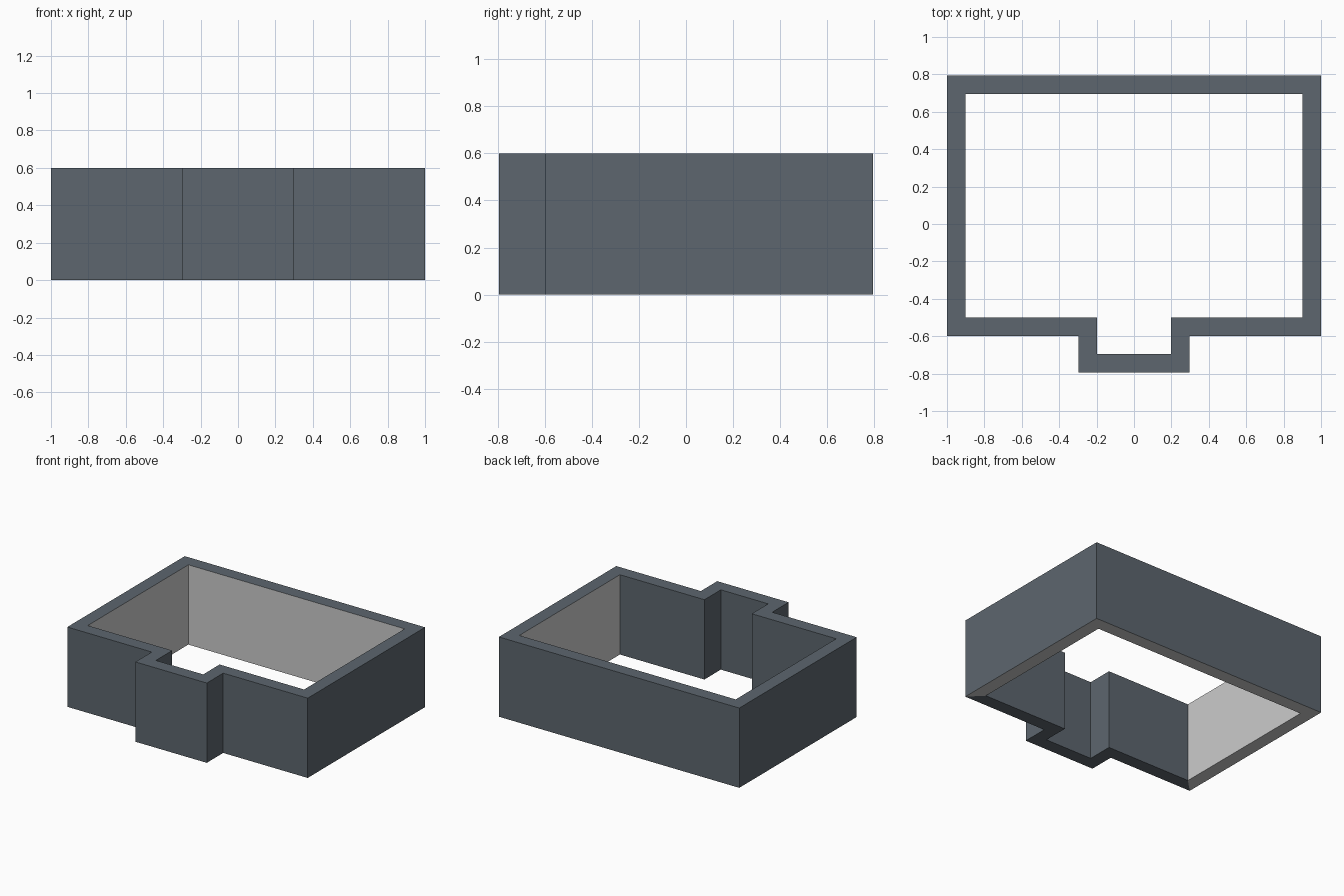
import bpy
import bmesh
from mathutils import Vector

cube = bpy.data.objects.get("Cube")
if cube:
    bpy.data.objects.remove(cube, do_unlink=True)

HEIGHT = 0.6
WALL = 0.1


def make_material(name, rgb):
    mat = bpy.data.materials.new(name)
    mat.use_nodes = True
    mat.diffuse_color = (*rgb, 1)
    bsdf = next(n for n in mat.node_tree.nodes if n.type == "BSDF_PRINCIPLED")
    bsdf.inputs["Base Color"].default_value = (*rgb, 1)
    return mat


slate = make_material("slate_blue_grey", (0.109, 0.133, 0.156))
plaster = make_material("light_grey", (0.6, 0.6, 0.6))

# Outer floor plan, counter-clockwise: half outline mirrored across x
half = [Vector(p) for p in ((0.297, -0.795), (0.297, -0.6), (1.0, -0.6), (1.0, 0.795))]
outer = half + [Vector((-p.x, p.y)) for p in reversed(half)]
count = len(outer)


def inset(i):
    """Move a right-angled corner inward by the wall thickness."""
    normals = []
    for a, b in ((outer[i - 1], outer[i]), (outer[i], outer[(i + 1) % count])):
        d = (b - a).normalized()
        normals.append(Vector((-d.y, d.x)))
    return outer[i] + WALL * (normals[0] + normals[1])


inner = [inset(i) for i in range(count)]

# Wall ring with mitred corners, one closed box side per wall segment
bm = bmesh.new()
ring = [[bm.verts.new((p.x, p.y, z)) for p in loop]
        for loop in (outer, inner) for z in (0, HEIGHT)]
out_low, out_top, in_low, in_top = ring
for i in range(count):
    j = (i + 1) % count
    bm.faces.new((out_low[i], out_low[j], out_top[j], out_top[i]))
    bm.faces.new((out_top[i], out_top[j], in_top[j], in_top[i]))
    lining = [bm.faces.new((in_top[i], in_top[j], in_low[j], in_low[i])),
              bm.faces.new((in_low[i], in_low[j], out_low[j], out_low[i]))]
    # Light lining and underside on the back and two long side walls
    main_wall = (outer[i] + outer[j]).y / 2 > 0
    for face in lining:
        face.material_index = int(main_wall)
bmesh.ops.recalc_face_normals(bm, faces=bm.faces)

mesh = bpy.data.meshes.new("room_walls")
bm.to_mesh(mesh)
bm.free()
mesh.materials.append(slate)
mesh.materials.append(plaster)
walls = bpy.data.objects.new("room_walls", mesh)
bpy.context.collection.objects.link(walls)
